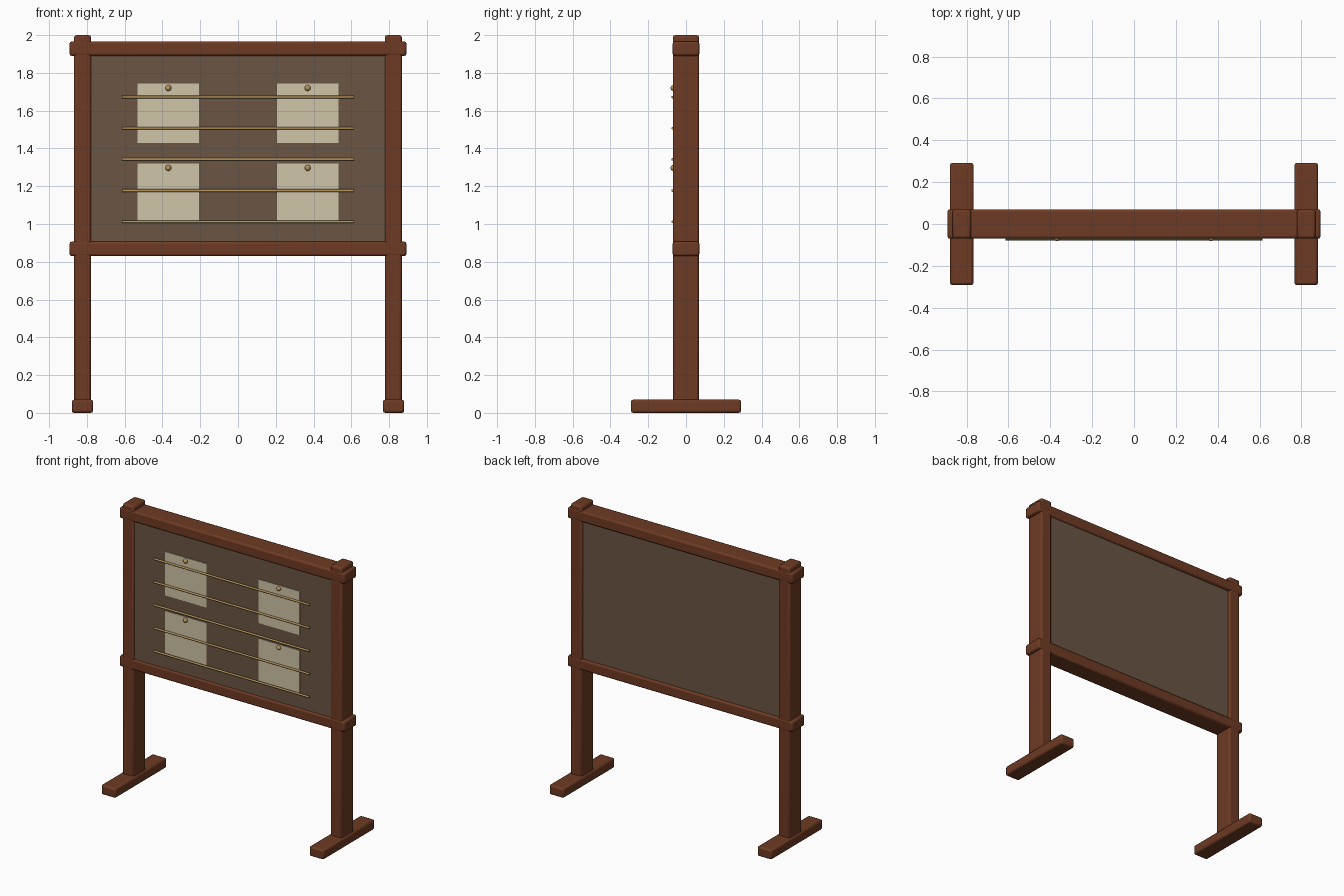
import bpy
from math import pi

cube = bpy.data.objects.get("Cube")
if cube:
    bpy.data.objects.remove(cube, do_unlink=True)


def material(name, rgb):
    m = bpy.data.materials.new(name)
    m.use_nodes = True
    color = (*rgb, 1)
    m.diffuse_color = color
    m.node_tree.nodes["Principled BSDF"].inputs["Base Color"].default_value = color
    return m


wood = material("red brown wood", (0.155, 0.043, 0.017))
board = material("dull brown board", (0.145, 0.092, 0.056))
paper = material("cream paper", (0.62, 0.56, 0.39))
brass = material("brass", (0.46, 0.29, 0.10))


def box(name, x, y, z, mat, bevel=0.0):
    """Box from (min, max) spans along each axis."""
    spans = (x, y, z)
    bpy.ops.mesh.primitive_cube_add(size=1, location=[(a + b) / 2 for a, b in spans])
    ob = bpy.context.object
    ob.name = name
    ob.scale = [b - a for a, b in spans]
    bpy.ops.object.transform_apply(location=False, rotation=False, scale=True)
    ob.data.materials.append(mat)
    if bevel:
        mod = ob.modifiers.new("soft edges", "BEVEL")
        mod.width = bevel
        mod.segments = 2
        bpy.ops.object.shade_smooth_by_angle()
    return ob


# Posts and feet
for side, s in (("left", 1), ("right", -1)):
    box(side + "_post", sorted((s * 0.778, s * 0.868)), (-0.069, 0.069), (0.02, 2.0), wood, 0.012)
    box(side + "_foot", sorted((s * 0.767, s * 0.88)), (-0.292, 0.292), (0, 0.07), wood, 0.012)

# Rails running through the posts
for name, low in (("bottom_rail", 0.83), ("top_rail", 1.89)):
    box(name, (-0.892, 0.892), (-0.0705, 0.0705), (low, low + 0.077), wood, 0.012)

# Display board
box("display_board", (-0.785, 0.785), (-0.06, 0.055), (0.89, 1.9), board)

# Pinned notices
for row, top, bottom in (("upper", 1.743, 1.43), ("lower", 1.32, 1.018)):
    for side, x in (("left", 0.369), ("right", -0.369)):
        box(f"{row}_{side}_notice", (x - 0.163, x + 0.163), (-0.064, -0.059), (bottom, top), paper)
        bpy.ops.mesh.primitive_uv_sphere_add(segments=16, ring_count=10, radius=0.016,
                                             location=(x, -0.066, top - 0.023))
        pin = bpy.context.object
        pin.name = f"{row}_{side}_pin"
        pin.data.materials.append(brass)
        bpy.ops.object.shade_smooth()

# Horizontal retaining wires
for i in range(5):
    bpy.ops.mesh.primitive_cylinder_add(vertices=12, radius=0.007, depth=1.23,
                                        location=(0, -0.071, 1.012 + i * 0.165),
                                        rotation=(0, pi / 2, 0))
    wire = bpy.context.object
    wire.name = f"wire_{i + 1}"
    wire.data.materials.append(brass)
    bpy.ops.object.shade_smooth_by_angle()
